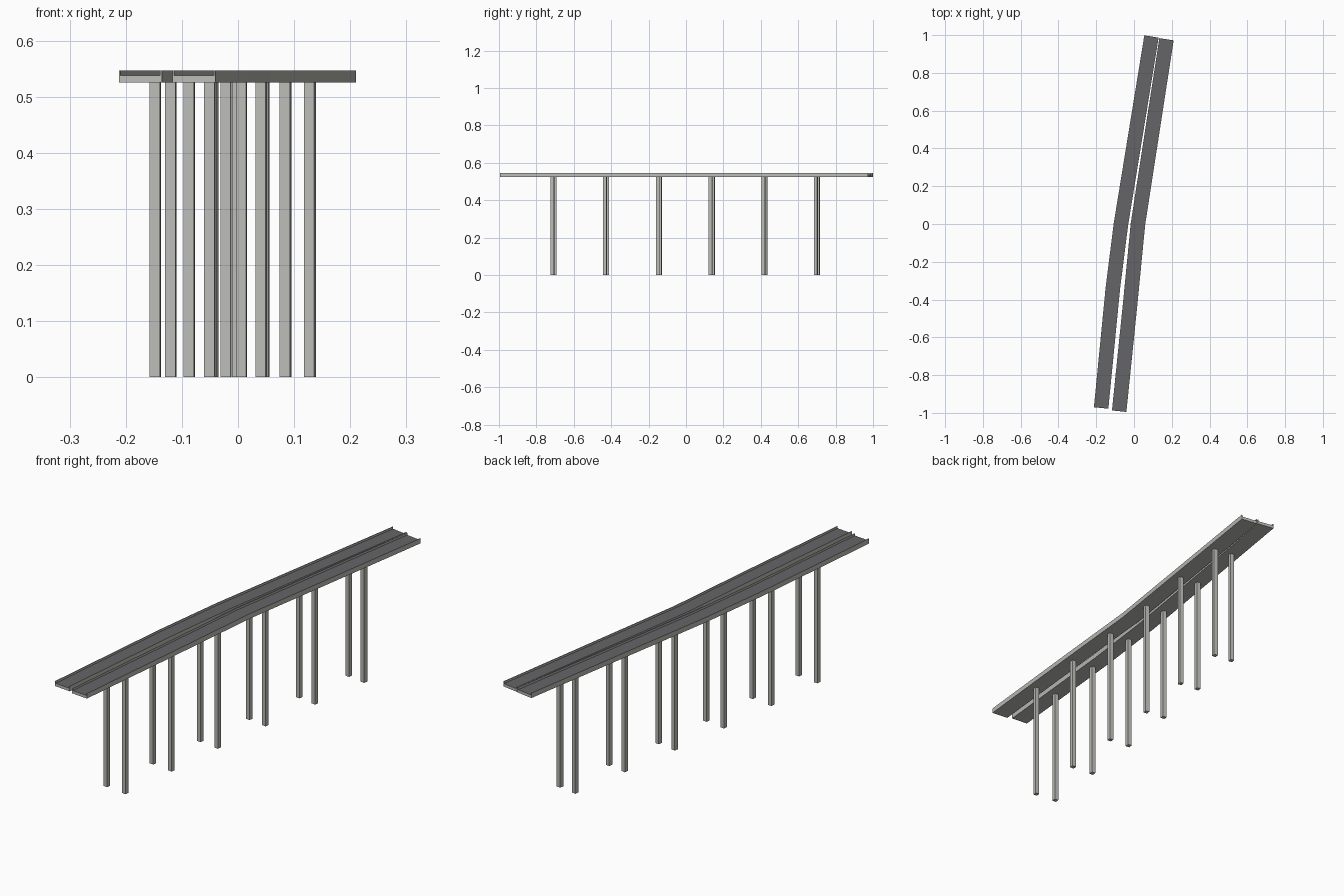
import bpy, bmesh
from mathutils import Vector

if "Cube" in bpy.data.objects:
    bpy.data.objects.remove(bpy.data.objects["Cube"])

DECK_W, WALL_T = 0.077, 0.003
Z_BOTTOM, Z_ROAD, Z_TOP = 0.525, 0.538, 0.547
PIER = 0.0185


def material(name, rgb):
    m = bpy.data.materials.new(name)
    m.diffuse_color = (*rgb, 1)
    m.use_nodes = True
    m.node_tree.nodes["Principled BSDF"].inputs["Base Color"].default_value = m.diffuse_color
    return m


concrete = material("concrete", (0.50, 0.50, 0.47))
asphalt = material("asphalt", (0.13, 0.13, 0.14))

# Centre lines of the two carriageways, front to back
paths = {
    "left": [(-0.174, -0.974), (-0.112, -0.34), (-0.069, 0.0), (0.0925, 0.9925)],
    "right": [(-0.0785, -0.991), (-0.020, -0.42), (0.021, 0.0), (0.172, 0.978)],
}
pier_rows = [-0.708, -0.427, -0.145, 0.138, 0.42, 0.70]


def finish(bm, name, mats):
    bmesh.ops.recalc_face_normals(bm, faces=bm.faces)
    mesh = bpy.data.meshes.new(name)
    bm.to_mesh(mesh)
    bm.free()
    for m in mats:
        mesh.materials.append(m)
    ob = bpy.data.objects.new(name, mesh)
    bpy.context.collection.objects.link(ob)


def deck(name, path):
    """Sweep a U-shaped slab with low parapets along the path."""
    w, i = DECK_W / 2, DECK_W / 2 - WALL_T
    profile = [(-w, Z_BOTTOM), (w, Z_BOTTOM), (w, Z_TOP), (i, Z_TOP),
               (i, Z_ROAD), (-i, Z_ROAD), (-i, Z_TOP), (-w, Z_TOP)]
    pts = [Vector(p) for p in path]
    bm = bmesh.new()
    rings = []
    for k, p in enumerate(pts):
        d = (p - pts[max(k - 1, 0)]).normalized() + (pts[min(k + 1, len(pts) - 1)] - p).normalized()
        d.normalize()
        side = Vector((d.y, -d.x))
        rings.append([bm.verts.new((*(p + side * o), z)) for o, z in profile])
    n = len(profile)
    for a, b in zip(rings, rings[1:]):
        for j in range(n):
            f = bm.faces.new((a[j], a[(j + 1) % n], b[(j + 1) % n], b[j]))
            f.material_index = 1 if j == 4 else 0   # road surface
    for r in (rings[0], rings[-1]):
        bm.faces.new((r[0], r[1], r[4], r[5]))
        bm.faces.new((r[1], r[2], r[3], r[4]))
        bm.faces.new((r[0], r[5], r[6], r[7]))
    finish(bm, name, [concrete, asphalt])


def pier(name, path, y):
    """Square column under the deck, turned to follow it."""
    for a, b in zip(path, path[1:]):
        if a[1] <= y <= b[1]:
            break
    d = (Vector(b) - Vector(a)).normalized()
    x = a[0] + (b[0] - a[0]) * (y - a[1]) / (b[1] - a[1])
    s = Vector((d.y, -d.x))
    bm = bmesh.new()
    base = [bm.verts.new((*(Vector((x, y)) + (s * u + d * v) * PIER / 2), 0))
            for u, v in ((-1, -1), (1, -1), (1, 1), (-1, 1))]
    face = bm.faces.new(base)
    ext = bmesh.ops.extrude_face_region(bm, geom=[face], use_keep_orig=True)
    top = [g for g in ext["geom"] if isinstance(g, bmesh.types.BMVert)]
    bmesh.ops.translate(bm, verts=top, vec=(0, 0, Z_BOTTOM))
    finish(bm, name, [concrete])


for side, path in paths.items():
    deck(f"{side}_deck", path)
    shift = 0.006 if side == "left" else -0.006   # rows run square to the road
    for k, y in enumerate(pier_rows):
        pier(f"{side}_pier_{k + 1}", path, y + shift)
